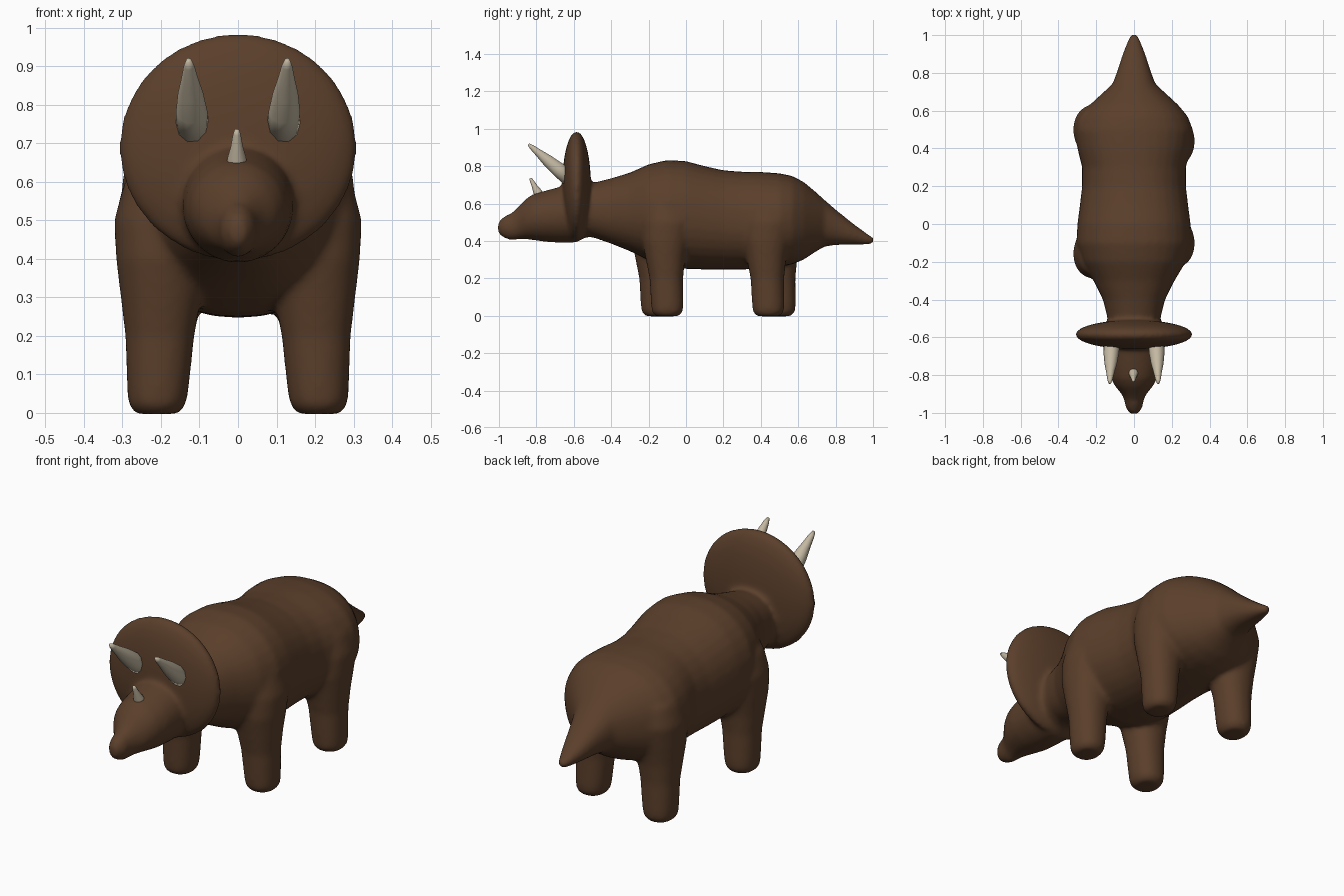
import bpy, bmesh, math
from mathutils import Vector, Matrix

if "Cube" in bpy.data.objects:
    bpy.data.objects.remove(bpy.data.objects["Cube"])


def material(name, col):
    m = bpy.data.materials.new(name)
    m.diffuse_color = (*col, 1)
    m.use_nodes = True
    m.node_tree.nodes["Principled BSDF"].inputs["Base Color"].default_value = m.diffuse_color
    return m


hide = material("brown hide", (0.105, 0.05, 0.024))
bone = material("bone", (0.55, 0.48, 0.36))


def loft(bm, rings, power=2.0, n=32):
    """Skin rings of (centre, axis u, axis v) and cap both ends."""
    loops = []
    for c, u, v in rings:
        loop = []
        for i in range(n):
            a = 2 * math.pi * i / n
            ca, sa = math.cos(a), math.sin(a)
            p = (Vector(c)
                 + Vector(u) * math.copysign(abs(ca) ** (2 / power), ca)
                 + Vector(v) * math.copysign(abs(sa) ** (2 / power), sa))
            loop.append(bm.verts.new(p))
        loops.append(loop)
    for a, b in zip(loops, loops[1:]):
        for i in range(n):
            j = (i + 1) % n
            bm.faces.new((a[i], a[j], b[j], b[i]))
    bm.faces.new(loops[0][::-1])
    bm.faces.new(loops[-1])


def finish(bm, name, mat):
    bmesh.ops.recalc_face_normals(bm, faces=bm.faces)
    me = bpy.data.meshes.new(name)
    bm.to_mesh(me)
    bm.free()
    me.materials.append(mat)
    for p in me.polygons:
        p.use_smooth = True
    ob = bpy.data.objects.new(name, me)
    bpy.context.collection.objects.link(ob)
    return ob


def along_y(stations):
    return [((0, y, (t + b) / 2), (w, 0, 0), (0, 0, (t - b) / 2))
            for y, t, b, w in stations]


body = bmesh.new()

# Torso, neck and tail: y, top, bottom, half width
loft(body, along_y([
    (-.60, .69, .42, .13), (-.50, .71, .42, .14), (-.40, .735, .385, .165),
    (-.30, .765, .345, .215), (-.20, .81, .295, .275), (-.10, .833, .26, .305),
    (0, .827, .25, .30), (.10, .80, .247, .287), (.20, .778, .247, .275),
    (.30, .77, .247, .275), (.40, .769, .25, .30), (.50, .762, .26, .312),
    (.57, .747, .275, .285), (.63, .715, .30, .235), (.69, .665, .34, .17),
    (.74, .62, .37, .115), (.80, .568, .378, .092), (.90, .488, .38, .06),
    (.97, .438, .38, .034), (1.0, .42, .385, .02), (1.008, .41, .395, .008)]),
    power=2.2)

# Head and beak
loft(body, along_y([
    (-1.008, .49, .45, .015), (-.995, .515, .43, .03), (-.97, .533, .413, .045),
    (-.93, .552, .402, .052), (-.90, .58, .408, .066), (-.86, .622, .41, .10),
    (-.82, .65, .405, .122), (-.76, .667, .396, .138), (-.68, .688, .39, .145),
    (-.60, .69, .39, .145), (-.53, .68, .42, .13)]), power=2.0)

# Frill disc
frill = (Matrix.Translation((0, -.585, .69))
         @ Matrix.Diagonal((.31, .077, .296, 1)))
bmesh.ops.create_uvsphere(body, u_segments=40, v_segments=24, radius=1,
                          matrix=frill)

# Legs: the left pair stands slightly wider apart than the right pair
for side, y0 in ((1, -.10), (-1, -.155), (1, .44), (-1, .50)):
    loft(body, [((side * x, y0 + dy, z), (rx, 0, 0), (0, ry, 0))
                for z, x, dy, rx, ry in (
                    (-.003, .21, 0, .055, .06), (.02, .21, 0, .075, .083),
                    (.06, .208, 0, .08, .087), (.20, .203, -.005, .09, .09),
                    (.30, .20, -.01, .105, .105), (.40, .20, -.01, .117, .125),
                    (.50, .20, 0, .122, .135), (.60, .19, 0, .105, .12),
                    (.66, .18, 0, .06, .07))], power=2.2, n=24)

# Fuse the skin into one blended surface
skin = finish(body, "body", hide)
rm = skin.modifiers.new("fuse", 'REMESH')
rm.mode = 'VOXEL'
rm.voxel_size = 0.011
rm.use_smooth_shade = True
sm = skin.modifiers.new("blend", 'SMOOTH')
sm.factor = 0.5
sm.iterations = 14


def horn(name, base, tip, radii):
    base, tip = Vector(base), Vector(tip)
    d = tip - base
    u = Vector((1, 0, 0))
    v = d.cross(u).normalized()
    bm = bmesh.new()
    loft(bm, [(base + d * t, u * r, v * r) for t, r in radii], n=10)
    finish(bm, name, bone)


# Brow horns and nose horn
for side, label in ((1, "right"), (-1, "left")):
    horn(label + "_brow_horn", (side * .117, -.615, .725),
         (side * .128, -.842, .916),
         ((0, .044), (.3, .041), (.55, .033), (.75, .022), (.92, .014),
          (1, .007)))
horn("nose_horn", (-.003, -.775, .625), (-.003, -.832, .735),
     ((0, .03), (.35, .024), (.6, .016), (.9, .010), (1, .006)))
